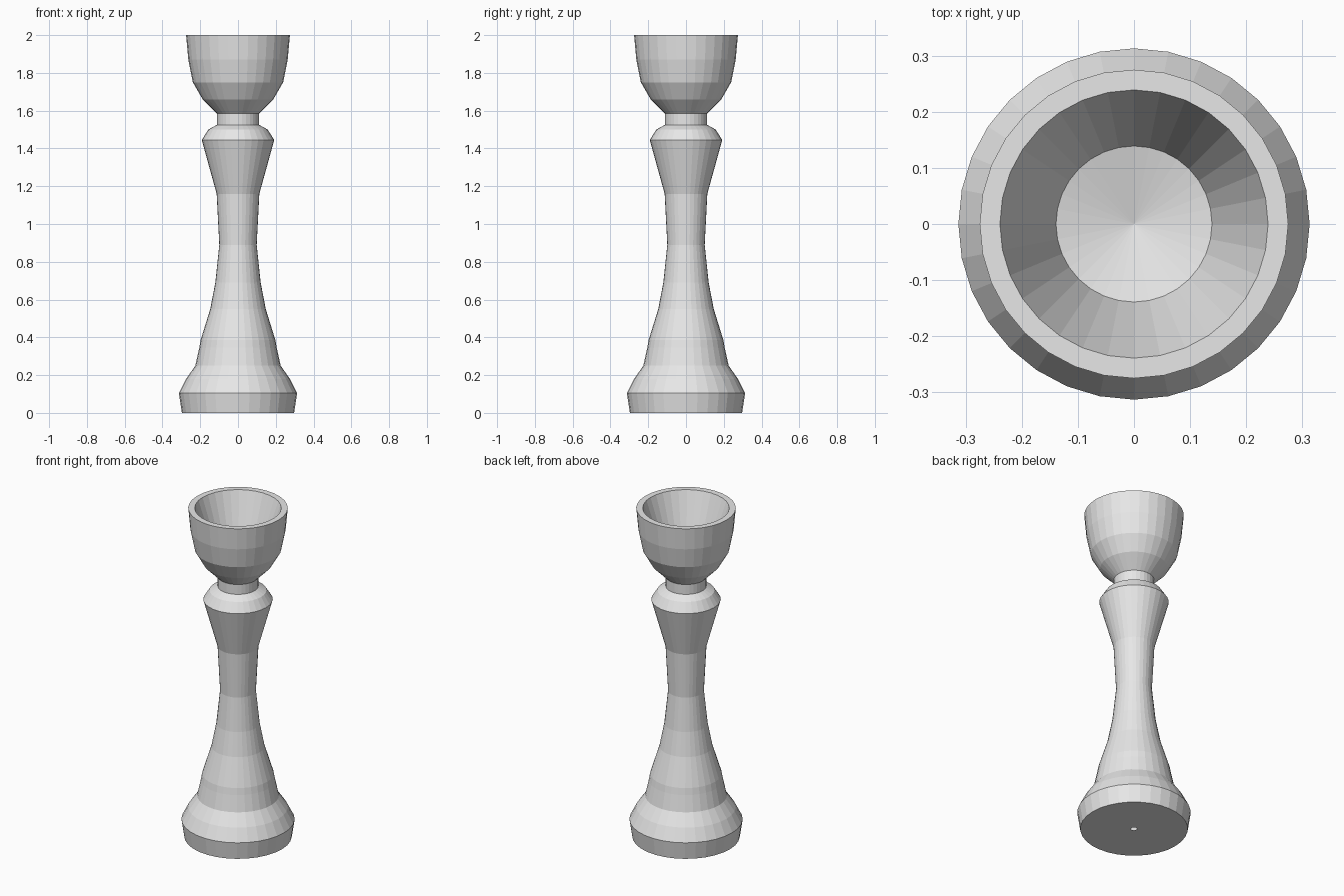
import bpy, math

if "Cube" in bpy.data.objects:
    bpy.data.objects.remove(bpy.data.objects["Cube"])

SIDES = 32

grey = bpy.data.materials.new("light grey")
grey.diffuse_color = (0.8, 0.8, 0.8, 1)
grey.use_nodes = True
grey.node_tree.nodes["Principled BSDF"].inputs["Base Color"].default_value = grey.diffuse_color


def lathe(name, profile):
    """Revolve (radius, height) points around z with flat faces."""
    verts, faces, rings = [], [], []
    for r, z in profile:
        start = len(verts)
        if r == 0:
            verts.append((0, 0, z))
            rings.append([start] * SIDES)
        else:
            for i in range(SIDES):
                a = 2 * math.pi * i / SIDES
                verts.append((r * math.cos(a), r * math.sin(a), z))
            rings.append(list(range(start, start + SIDES)))
    for lo, hi in zip(rings, rings[1:]):
        for i in range(SIDES):
            j = (i + 1) % SIDES
            quad = [lo[i], lo[j], hi[j], hi[i]]
            faces.append(list(dict.fromkeys(quad)))
    mesh = bpy.data.meshes.new(name)
    mesh.from_pydata(verts, [], faces)
    mesh.materials.append(grey)
    mesh.update()
    obj = bpy.data.objects.new(name, mesh)
    bpy.context.collection.objects.link(obj)
    return obj


# Whole turned piece: base, stem, collar, neck, and hollow cup
lathe("turned_candlestick", [
    # base, with a small hole underneath
    (0.016, 0.0), (0.297, 0.0), (0.313, 0.105), (0.275, 0.18), (0.226, 0.25),
    # stem
    (0.205, 0.345), (0.198, 0.385), (0.147, 0.55), (0.12, 0.69),
    (0.099, 0.89), (0.113, 1.16),
    # collar
    (0.192, 1.445), (0.157, 1.50), (0.112, 1.525),
    # neck
    (0.112, 1.585),
    # cup outside
    (0.187, 1.66), (0.239, 1.75), (0.263, 1.87), (0.275, 2.0),
    # rim and cup inside
    (0.239, 2.0), (0.139, 1.71), (0.0, 1.675),
])
